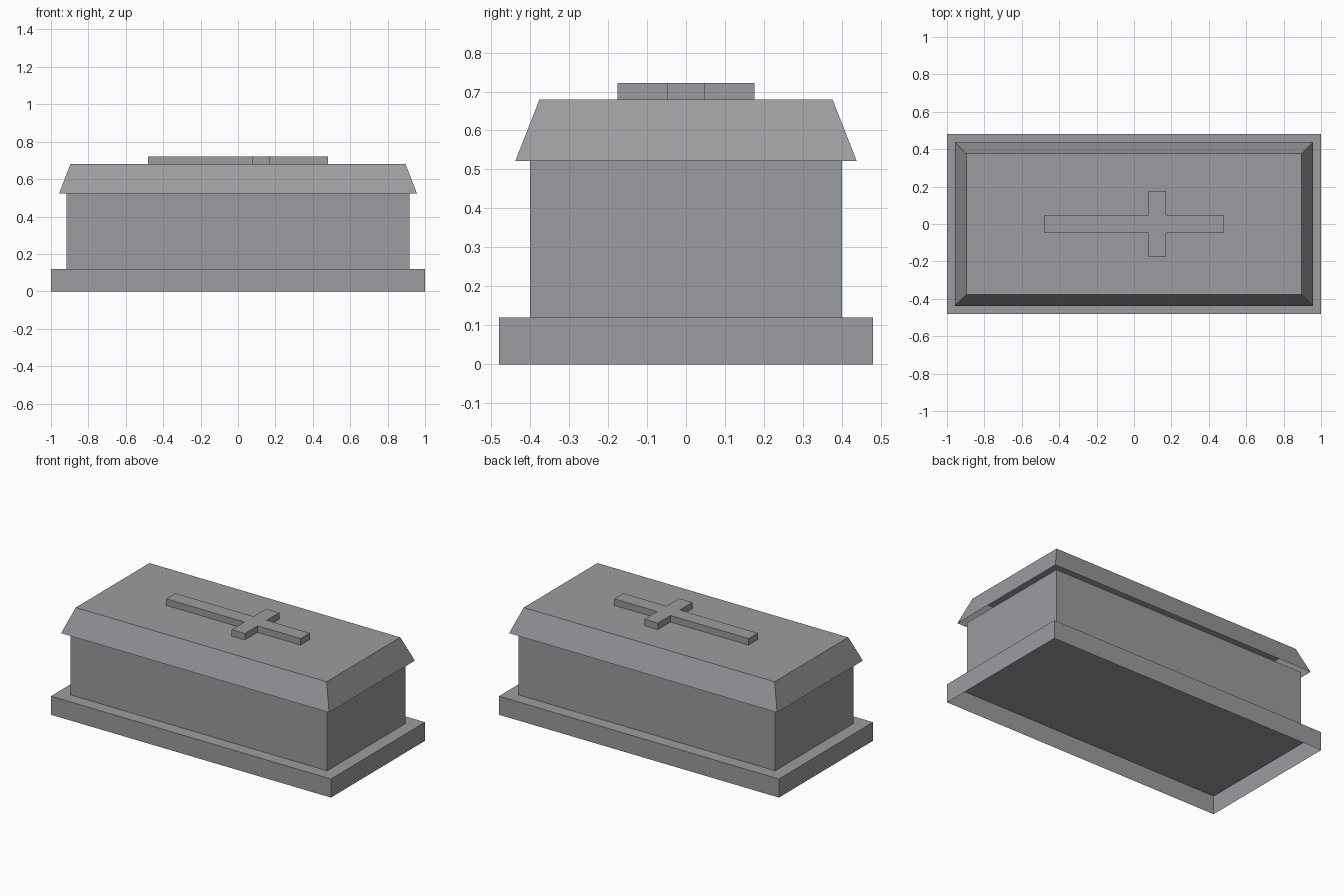
import bpy
import bmesh

cube = bpy.data.objects.get("Cube")
if cube:
    bpy.data.objects.remove(cube, do_unlink=True)

# Single grey stone colour
stone = bpy.data.materials.new("grey stone")
stone.use_nodes = True
COLOUR = (0.33, 0.335, 0.35, 1.0)
stone.diffuse_color = COLOUR
stone.node_tree.nodes["Principled BSDF"].inputs["Base Color"].default_value = COLOUR


def shell(name, outline, z0, z1, top=None):
    """Walls rising from an outline to a capped top, open underneath."""
    bm = bmesh.new()
    low = [bm.verts.new((x, y, z0)) for x, y in outline]
    high = [bm.verts.new((x, y, z1)) for x, y in top or outline]
    n = len(low)
    for i in range(n):
        j = (i + 1) % n
        bm.faces.new((low[i], low[j], high[j], high[i]))
    bm.faces.new(high)
    mesh = bpy.data.meshes.new(name)
    bm.to_mesh(mesh)
    bm.free()
    mesh.materials.append(stone)
    obj = bpy.data.objects.new(name, mesh)
    bpy.context.collection.objects.link(obj)
    return obj


def rectangle(hx, hy):
    return [(-hx, -hy), (hx, -hy), (hx, hy), (-hx, hy)]


# Plinth, chest and bevelled lid
shell("plinth", rectangle(1.0, 0.48), 0.0, 0.12)
shell("chest", rectangle(0.917, 0.40), 0.12, 0.522)
shell("lid", rectangle(0.957, 0.438), 0.522, 0.68, rectangle(0.896, 0.376))

# Raised cross on the lid: half outline mirrored across its long axis
half = [(-0.48, -0.047), (0.078, -0.047), (0.078, -0.176),
        (0.172, -0.176), (0.172, -0.047), (0.48, -0.047)]
cross = half + [(x, -y) for x, y in reversed(half)]
shell("lid_cross", cross, 0.68, 0.722)
